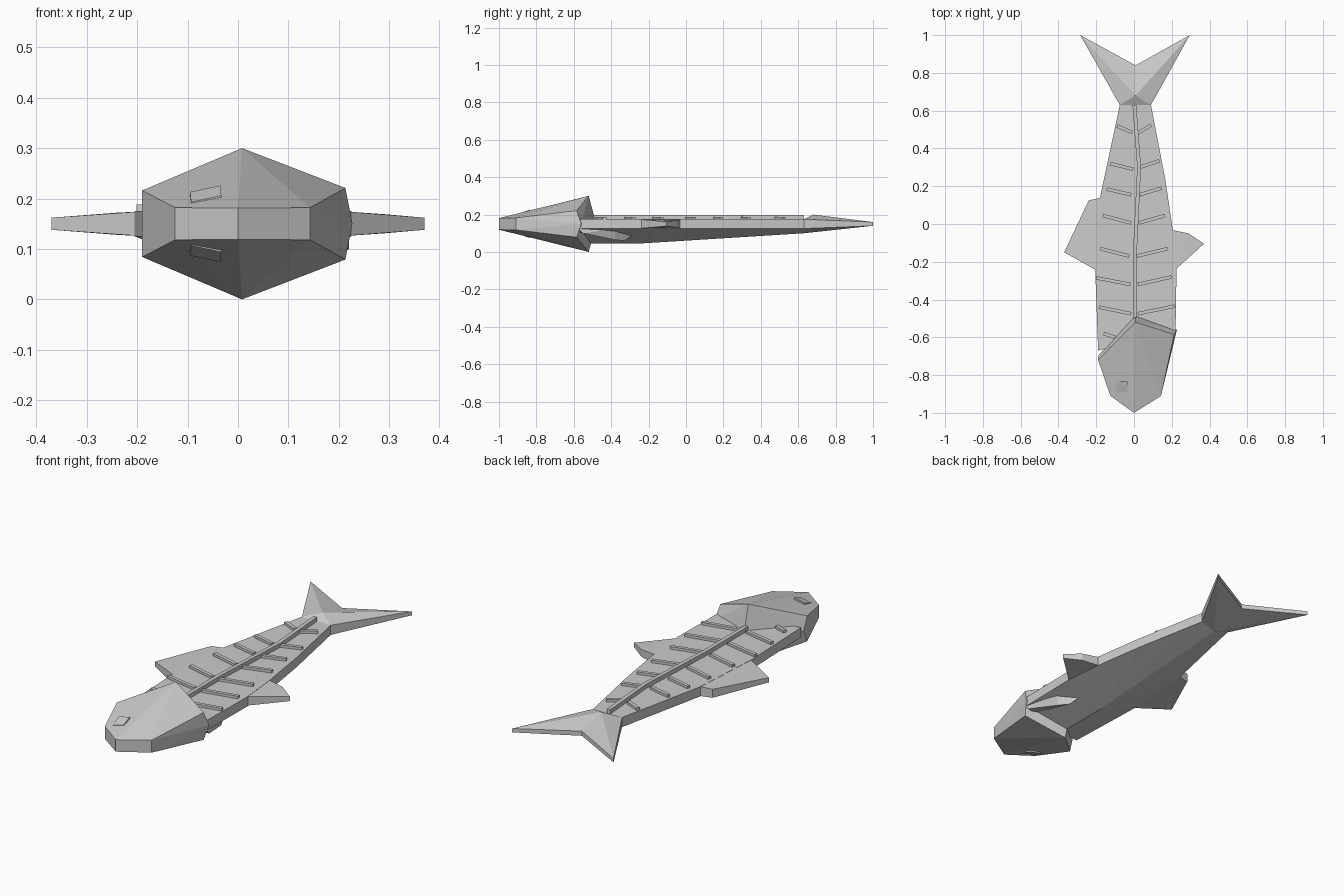
import bpy, bmesh
from mathutils import Vector

MID = 0.15  # height of the flat mid plane


def hull(name, points):
    """Faceted solid wrapped around a few points."""
    bm = bmesh.new()
    for p in points:
        bm.verts.new(p)
    res = bmesh.ops.convex_hull(bm, input=bm.verts)
    junk = {g for g in res["geom_interior"] + res["geom_unused"]
            if isinstance(g, bmesh.types.BMVert) and g.is_valid}
    bmesh.ops.delete(bm, geom=list(junk), context='VERTS')
    bmesh.ops.dissolve_limit(bm, angle_limit=0.01, verts=bm.verts, edges=bm.edges)
    bmesh.ops.recalc_face_normals(bm, faces=bm.faces)
    me = bpy.data.meshes.new(name)
    bm.to_mesh(me)
    bm.free()
    ob = bpy.data.objects.new(name, me)
    bpy.context.collection.objects.link(ob)
    return ob


def slab(points):
    """(x, y, half thickness) -> points above and below the mid plane."""
    return [(x, y, MID + s * h) for x, y, h in points for s in (1, -1)]


def bar(name, a, b, width, z0, z1):
    """Raised straight strip between two plan points."""
    a, b = Vector(a), Vector(b)
    d = (b - a).normalized()
    n = Vector((-d.y, d.x)) * width / 2
    pts = [(p.x, p.y, z) for p in (a + n, a - n, b + n, b - n) for z in (z0, z1)]
    return hull(name, pts)


# Head: wedge with pointed nose and tall apex above and below
hull("head", slab([(0.0, -1.0, 0.031), (-0.125, -0.91, 0.032), (0.143, -0.91, 0.032),
                   (-0.19, -0.72, 0.066), (0.213, -0.585, 0.071), (0.008, -0.52, 0.15)])
     + [(0.005, -0.48, MID), (-0.188, -0.695, MID), (0.227, -0.56, MID)])

# Body: flat top, thin rim, keel underneath
hull("body", slab([(-0.19, -0.67, 0.025), (-0.205, -0.25, 0.025), (-0.18, 0.14, 0.025),
                   (-0.075, 0.63, 0.025), (0.09, 0.63, 0.025), (0.165, 0.24, 0.025),
                   (0.205, -0.03, 0.025), (0.225, -0.25, 0.025), (0.22, -0.57, 0.025)])
     + [(0.008, -0.55, 0.045), (0.008, -0.25, 0.045), (0.008, 0.63, 0.10)])

# Side fins
hull("left_fin", slab([(-0.17, 0.14, 0.0245), (-0.24, 0.125, 0.022),
                       (-0.37, -0.15, 0.012), (-0.19, -0.25, 0.0245)]))
hull("right_fin", slab([(0.19, -0.03, 0.0245), (0.29, -0.05, 0.019),
                        (0.37, -0.105, 0.012), (0.21, -0.25, 0.0245)]))

# Small fin folded under the right side
hull("lower_fin", [(0.22, -0.58, 0.13), (0.22, -0.55, 0.10), (0.16, -0.58, 0.11),
                   (0.19, -0.38, 0.125), (0.115, -0.28, 0.10), (0.115, -0.29, 0.085),
                   (0.14, -0.33, 0.06), (0.17, -0.38, 0.065)])

# Tail: two lobes sharing a raised centre
for name, base, tip in (("tail_left", -0.075, -0.285), ("tail_right", 0.09, 0.295)):
    hull(name, slab([(0.008, 0.63, 0.025), (base, 0.63, 0.025),
                     (tip, 1.0, 0.01), (0.008, 0.84, 0.012)])
         + [(0.008, 0.68, 0.20), (0.008, 0.63, 0.10)])

# Spine: thin bent ridge
spine = [(0.004, -0.5), (0.004, -0.17), (0.027, 0.3), (0.002, 0.63)]
for i in range(3):
    bar(f"spine_{i}", spine[i], spine[i + 1], 0.02, 0.165, 0.197)

# Ribs: (inner x, inner y, outer x, outer y)
ribs = [(-.10, -.60, -.16, -.58), (-.015, -.475, -.185, -.44), (-.02, -.32, -.2, -.285),
        (-.025, -.17, -.18, -.13), (-.015, .005, -.165, .045), (-.015, .155, -.145, .185),
        (-.005, .29, -.125, .32), (-.01, .485, -.09, .52),
        (.02, -.475, .215, -.435), (.02, -.32, .2, -.28), (.015, -.17, .18, -.13),
        (.025, .005, .165, .045), (.03, .155, .145, .19), (.03, .30, .135, .335),
        (.02, .48, .09, .525)]
for i, (x0, y0, x1, y1) in enumerate(ribs):
    bar(f"rib_{i}", (x0, y0), (x1, y1), 0.018, 0.165, 0.188)

# Eyes: small tilted blocks, one above and one mirrored below
eye = [(-0.095, -0.835, 0.213), (-0.035, -0.835, 0.226),
       (-0.033, -0.89, 0.206), (-0.093, -0.895, 0.193)]
for name, s in (("eye_top", 1), ("eye_bottom", -1)):
    hull(name, [(x, y, MID + s * (z - MID - d)) for x, y, z in eye for d in (0, 0.025)])
